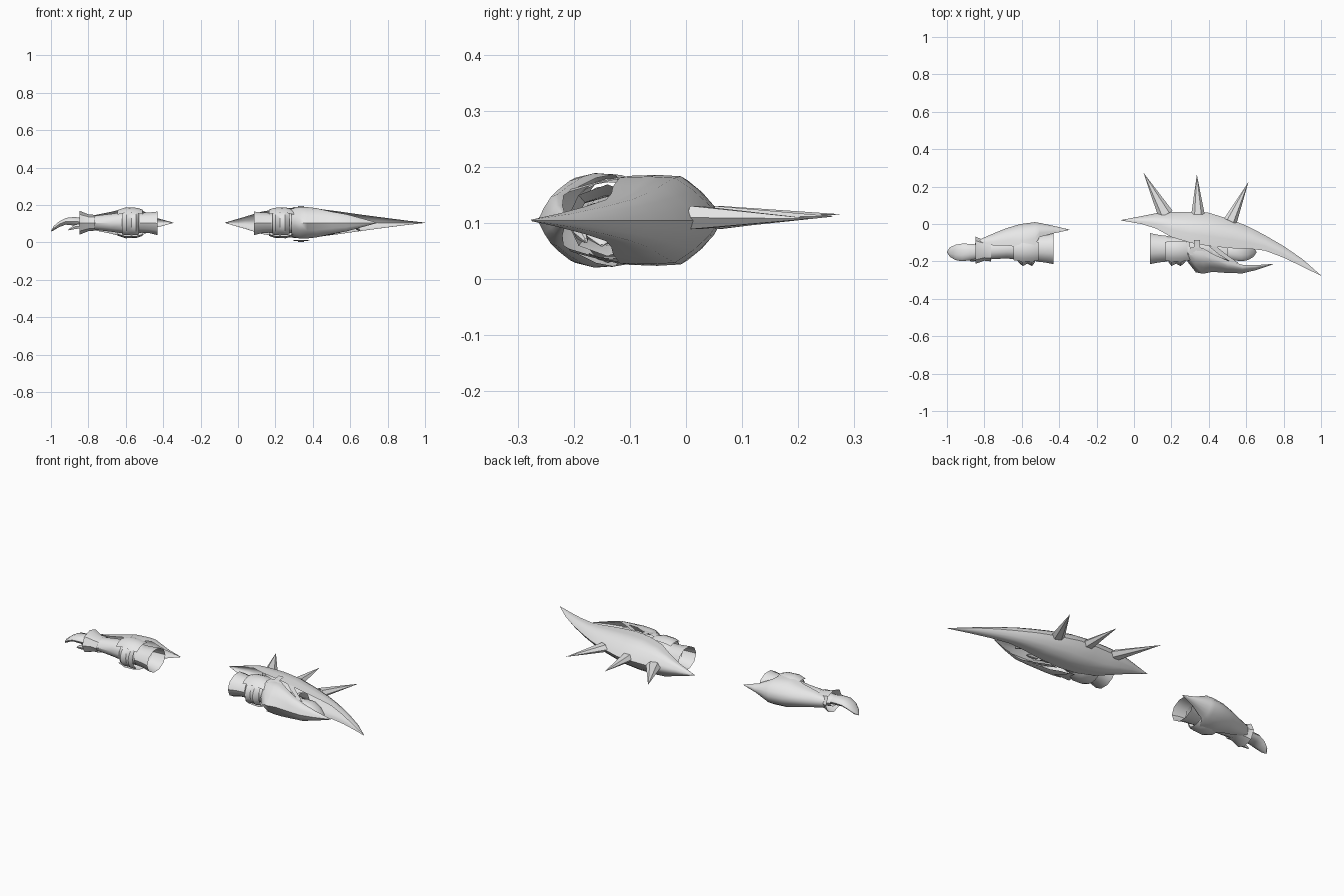
import bpy, math
from mathutils import Vector

if "Cube" in bpy.data.objects:
    bpy.data.objects.remove(bpy.data.objects["Cube"])

steel = bpy.data.materials.new("light_grey_steel")
steel.diffuse_color = (0.8, 0.8, 0.8, 1)
steel.use_nodes = True
steel.node_tree.nodes["Principled BSDF"].inputs["Base Color"].default_value = steel.diffuse_color
ZC = 0.105   # height of the arm axis


def finish(name, verts, faces, angle=40):
    me = bpy.data.meshes.new(name)
    me.from_pydata(verts, [], faces)
    me.materials.append(steel)
    ob = bpy.data.objects.new(name, me)
    bpy.context.collection.objects.link(ob)
    bpy.ops.object.select_all(action='DESELECT')
    ob.select_set(True)
    bpy.context.view_layer.objects.active = ob
    bpy.ops.object.mode_set(mode='EDIT')
    bpy.ops.mesh.select_all(action='SELECT')
    bpy.ops.mesh.normals_make_consistent(inside=False)
    bpy.ops.object.mode_set(mode='OBJECT')
    bpy.ops.object.shade_smooth_by_angle(angle=math.radians(angle))
    return ob


def skin(name, rows, closed=False, angle=40):
    """Bridge rows of points that all have the same length."""
    n = len(rows[0])
    faces = []
    for i in range(len(rows) - 1):
        for j in range(n if closed else n - 1):
            k = (j + 1) % n
            faces.append((i * n + j, i * n + k, (i + 1) * n + k, (i + 1) * n + j))
    return finish(name, [p for r in rows for p in r], faces, angle)


def tube(name, sections, place, n=10, a0=0, a1=360, angle=40):
    """Sections are (x, y centre, z centre, y radius, z radius)."""
    closed = a1 - a0 == 360
    rows = []
    for x, y, z, ry, rz in sections:
        row = []
        for j in range(n):
            a = math.radians(a0 + (a1 - a0) * j / (n if closed else n - 1))
            row.append((place(x), y + ry * math.cos(a), z + rz * math.sin(a)))
        rows.append(row)
    return skin(name, rows, closed, angle)


def shell(name, sections, profile):
    """Open plate; sections are (x, ridge y, rim y, half height)."""
    full = [(d, s) for d, s in profile] + [(d, -s) for d, s in reversed(profile[:-1])]
    rows = [[(x, rim + (ridge - rim) * d, ZC + h * s) for d, s in full]
            for x, ridge, rim, h in sections]
    return skin(name, rows, angle=50)


def spike(name, base, tip, r, rz):
    base, tip = Vector(base), Vector(tip)
    side = (tip - base).cross(Vector((0, 0, 1))).normalized()
    ring = [base + side * r * math.cos(a) + Vector((0, 0, rz * math.sin(a)))
            for a in (k * math.pi / 3 for k in range(6))]
    return finish(name, ring + [tip], [(k, (k + 1) % 6, 6) for k in range(6)])


def arm(side, place):
    # Flared open cuff at the elbow
    tube(side + "_elbow_cuff", [(-.43, -.132, ZC - .003, .083, .066),
                                (-.475, -.132, ZC, .074, .058),
                                (-.525, -.132, ZC, .068, .055)], place)
    # Forearm
    tube(side + "_forearm", [(-.50, -.13, ZC, .062, .055), (-.60, -.13, ZC, .064, .062),
                             (-.68, -.132, ZC, .052, .05), (-.79, -.14, ZC, .05, .036),
                             (-.85, -.145, ZC, .042, .03)], place)
    # Flared wrist guard with a collar
    tube(side + "_wrist_guard", [(-.765, -.14, ZC, .06, .042), (-.80, -.142, ZC, .054, .045),
                                 (-.848, -.14, ZC, .073, .064)], place, n=8)
    # Hooked hand, closed to a point
    tube(side + "_hand", [(-.83, -.147, .108, .036, .024), (-.875, -.15, .113, .044, .024),
                          (-.92, -.152, .113, .047, .019), (-.955, -.152, .098, .041, .016),
                          (-.985, -.15, .076, .025, .012), (-1.0, -.15, .06, .002, .002)], place)
    # Thumb
    tube(side + "_thumb", [(-.83, -.185, .088, .012, .014), (-.87, -.188, .084, .013, .014),
                           (-.905, -.178, .068, .003, .004)], place, n=6)
    # Middle band with toothed edge facing the front
    tube(side + "_front_band", [(-.53, -.135, ZC, .07, .07), (-.545, -.135, ZC, .09, .072),
                                (-.57, -.135, ZC, .077, .074), (-.595, -.135, ZC, .09, .072),
                                (-.62, -.135, ZC, .068, .07)], place, n=9, a0=115, a1=245)
    # Curved plates above and below the band
    for part, a in (("upper", 60), ("lower", 240)):
        tube(f"{side}_{part}_band_plate",
             [(-.51, -.135, ZC, .078, .07), (-.54, -.135, ZC, .085, .08),
              (-.60, -.135, ZC, .086, .083), (-.645, -.135, ZC, .076, .068)],
             place, n=6, a0=a, a1=a + 80)


# The two arms mirror each other
arm("left", lambda x: x)
arm("right", lambda x: -.345 - x)

ROUND = [(0, 1), (.3, .98), (.55, .9), (.78, .65), (.93, .35), (1, 0)]
BOXY = [(0, .98), (.3, 1), (.55, .97), (.74, .68), (.9, .34), (1, 0)]
WEDGE = [(0, .97), (.25, 1), (.5, .9), (.76, .5), (1, 0)]

# Pointed outer plate on the left forearm
shell("left_outer_plate", [(-.83, -.085, -.10, .028), (-.75, -.05, -.115, .044),
                           (-.68, -.022, -.115, .058), (-.61, -.001, -.125, .076),
                           (-.53, .01, -.115, .076), (-.505, .006, -.07, .062),
                           (-.43, -.01, -.05, .024), (-.345, -.03, -.032, .001)], ROUND)

# Large crescent blade plate on the right forearm
shell("crescent_plate", [(-.07, .021, .019, .001), (.04, .042, .0, .033),
                         (.12, .058, -.025, .058), (.20, .064, -.07, .073),
                         (.30, .065, -.10, .081), (.40, .06, -.118, .078),
                         (.53, .02, -.13, .062), (.62, -.018, -.133, .049),
                         (.70, -.06, -.142, .038), (.80, -.118, -.18, .025),
                         (.90, -.187, -.228, .012), (1.0, -.275, -.277, .001)], BOXY)

# Tapering inner blade facing the front
shell("inner_blade_plate", [(.285, -.20, -.12, .075), (.33, -.258, -.125, .084),
                            (.37, -.266, -.13, .084), (.42, -.256, -.16, .078),
                            (.50, -.262, -.195, .06), (.58, -.264, -.218, .046),
                            (.65, -.247, -.22, .027), (.745, -.215, -.213, .001)], WEDGE)

# Three spikes on the crescent ridge
spike("inner_spike", (.17, .05, .11), (.05, .275, .116), .042, .024)
spike("middle_spike", (.342, .05, .11), (.336, .265, .112), .036, .024)
spike("outer_spike", (.515, .015, .11), (.612, .225, .108), .036, .024)

# Thin clasp tabs joining the two right plates
for part, z, dz in (("upper", .19, .006), ("lower", .008, -.006)):
    skin(part + "_clasp", [[(.29, -.165, z - dz), (.39, -.165, z - dz)],
                           [(.30, -.13, z), (.37, -.13, z)],
                           [(.32, -.125, z), (.352, -.125, z)],
                           [(.32, -.085, z + dz), (.352, -.085, z + dz)]])
# Short ribs between the plates beside the hand
for part, s in (("upper", 1), ("lower", -1)):
    skin(part + "_blade_rib", [[(.40, -.12, ZC + s * .077), (.44, -.12, ZC + s * .074)],
                               [(.45, -.16, ZC + s * .068), (.49, -.16, ZC + s * .065)],
                               [(.52, -.205, ZC + s * .056), (.56, -.21, ZC + s * .05)]])
